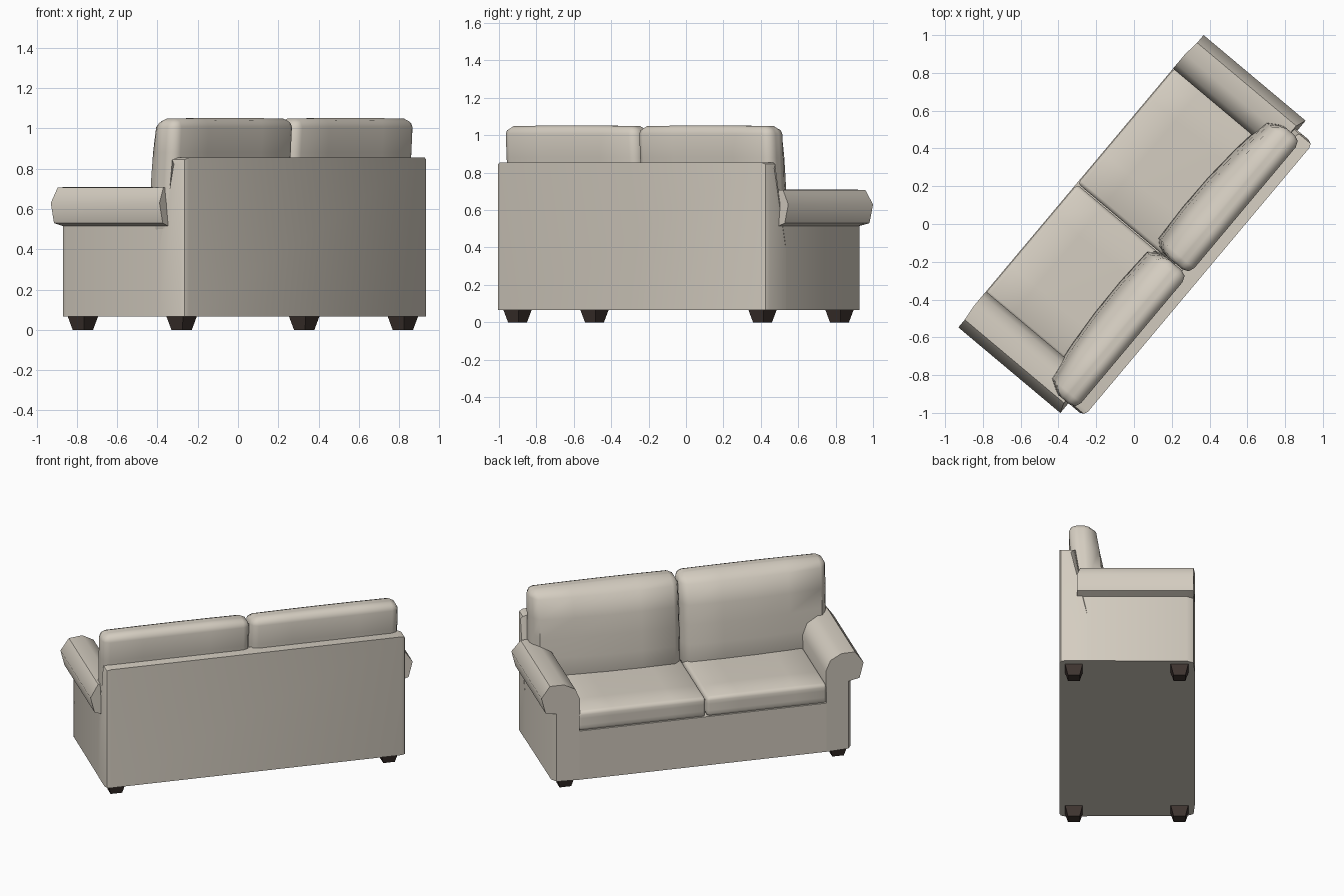
import bpy, bmesh, math
from mathutils import Matrix, Vector

if "Cube" in bpy.data.objects:
    bpy.data.objects.remove(bpy.data.objects["Cube"])

# Local frame: u along the sofa, v from front to back, z up; turned 50 degrees at the end
PLACE = Matrix.Translation((-0.005, -0.005, 0)) @ Matrix.Rotation(math.radians(50), 4, 'Z') @ Matrix.Diagonal((1, -1, 1, 1))


def material(name, rgb):
    m = bpy.data.materials.new(name)
    m.diffuse_color = (*rgb, 1)
    m.use_nodes = True
    m.node_tree.nodes["Principled BSDF"].inputs["Base Color"].default_value = m.diffuse_color
    return m


FABRIC = material("beige fabric", (0.66, 0.61, 0.53))
WOOD = material("dark wood", (0.05, 0.035, 0.03))


def finish(bm, name, mat, angle=40, hidden=None):
    bmesh.ops.recalc_face_normals(bm, faces=bm.faces)
    if hidden:  # drop walls buried between parts
        bmesh.ops.delete(bm, geom=[f for f in bm.faces if hidden(f.calc_center_median(), f.normal)], context='FACES')
    bm.transform(PLACE)
    bmesh.ops.reverse_faces(bm, faces=bm.faces)
    mesh = bpy.data.meshes.new(name)
    bm.to_mesh(mesh)
    bm.free()
    ob = bpy.data.objects.new(name, mesh)
    bpy.context.collection.objects.link(ob)
    mesh.materials.append(mat)
    bpy.context.view_layer.objects.active = ob
    ob.select_set(True)
    bpy.ops.object.shade_smooth_by_angle(angle=math.radians(angle))
    ob.select_set(False)


def loft(*rings):
    bm = bmesh.new()
    loops = [[bm.verts.new(p) for p in ring] for ring in rings]
    bm.faces.new(loops[0])
    bm.faces.new(loops[-1][::-1])
    n = len(loops[0])
    for a, b in zip(loops, loops[1:]):
        for i in range(n):
            bm.faces.new((a[i], a[(i + 1) % n], b[(i + 1) % n], b[i]))
    return bm


def cushion(name, centre, half, r, shape):
    """Rounded box with two-step edges, then softened by shape(p, co)."""
    bm = bmesh.new()
    bmesh.ops.create_cube(bm, size=2)
    bmesh.ops.subdivide_edges(bm, edges=bm.edges[:], cuts=5, use_grid_fill=True)
    for v in bm.verts:
        p = v.co.copy()
        inner, off = Vector(), Vector()
        for k in range(3):
            t, s = abs(p[k]), math.copysign(1, p[k])
            inner[k] = s * (half[k] - r) * min(1, t * 1.5)
            if t > 0.9:
                off[k] = s
        v.co = Vector(centre) + inner + off.normalized() * r
        shape(p, v.co)
    finish(bm, name, FABRIC, 50)


# Base with front rail between the arms
plan = ((-.775, -.37), (.775, -.37), (.775, .4), (-.775, .4))
finish(loft([(u, v, 0.065) for u, v in plan], [(u, v, 0.39) for u, v in plan]), "base", FABRIC,
       hidden=lambda c, n: abs(n.x) > .9 or n.y > .9)

# Back panel, leaning front face, softened ends
profile = [(.453, .065), (.453, .855), (.355, .855), (.285, .39), (.285, .065)]
bm = loft([(-.943, v, z) for v, z in profile], [(.943, v, z) for v, z in profile])
ends = [e for e in bm.edges if abs(e.verts[0].co.x - e.verts[1].co.x) < .01
        and max(w.co.z for w in e.verts) > .5]
bmesh.ops.bevel(bm, geom=ends, offset=.032, segments=2, profile=.5, affect='EDGES')
finish(bm, "back_panel", FABRIC, hidden=lambda c, n: n.y < -.9 and c.z < .39)

# Rolled arms; the support has a softened front corner
ARM = [(.775, .065), (.915, .065), (.915, .3), (.915, .515), (.985, .53), (1.01, .63), (.957, .706),
       (.87, .71), (.80, .672), (.77, .60), (.775, .39)]


def arm_ring(side, v, widen, tilt=0):
    return [(side * (u + (widen if u == .915 else 0)), v + (tilt if u > .9 else 0) - (.02 if z > .65 and v > 0 else 0), z)
            for u, z in ARM]


for side, label in ((-1, "left"), (1, "right")):
    finish(loft(arm_ring(side, -.37, 0, .01), arm_ring(side, -.32, .024), arm_ring(side, .345, .027)),
           label + "_arm", FABRIC, 52, hidden=lambda c, n: abs(n.x) > .9 and c.z < .39 and abs(c.x) < .8)

    # Seat cushion, slightly domed; the seam sits a little off centre
    def seat_shape(p, co):
        if p.z > 0:
            co.z += .008 * (1 - p.x ** 2) * (1 - p.y ** 2)
    half = .377 if side < 0 else .400
    cushion(label + "_seat_cushion", (side * (.78 - half), -.022, .449), (half, .344, .064), .02, seat_shape)

    # Back cushion, leaning back, with a swollen front that thins towards the arm
    def back_shape(p, co):
        co.y -= (1.05 - co.z) * .06
        if p.y < 0:
            q = (p.x * side + .25) / 1.25
            co.y -= .082 * (1 - q * q) * (1 - max(0, p.z) ** 2)
        if p.z > .9:
            co.z -= .006 * p.x ** 2
    cushion(label + "_back_cushion", (side * .466 - .015, .326, .756), (.463, .072, .296), .045, back_shape)

    # Tapered legs
    for v, part in ((-.275, "front"), (.365, "back")):
        def square(h, z):
            return [(side * .855 + i * h - .008, v + j * h, z) for i, j in ((-1, -1), (1, -1), (1, 1), (-1, 1))]
        finish(loft(square(.036, 0), square(.054, .068)), f"{label}_{part}_leg", WOOD, 20)
